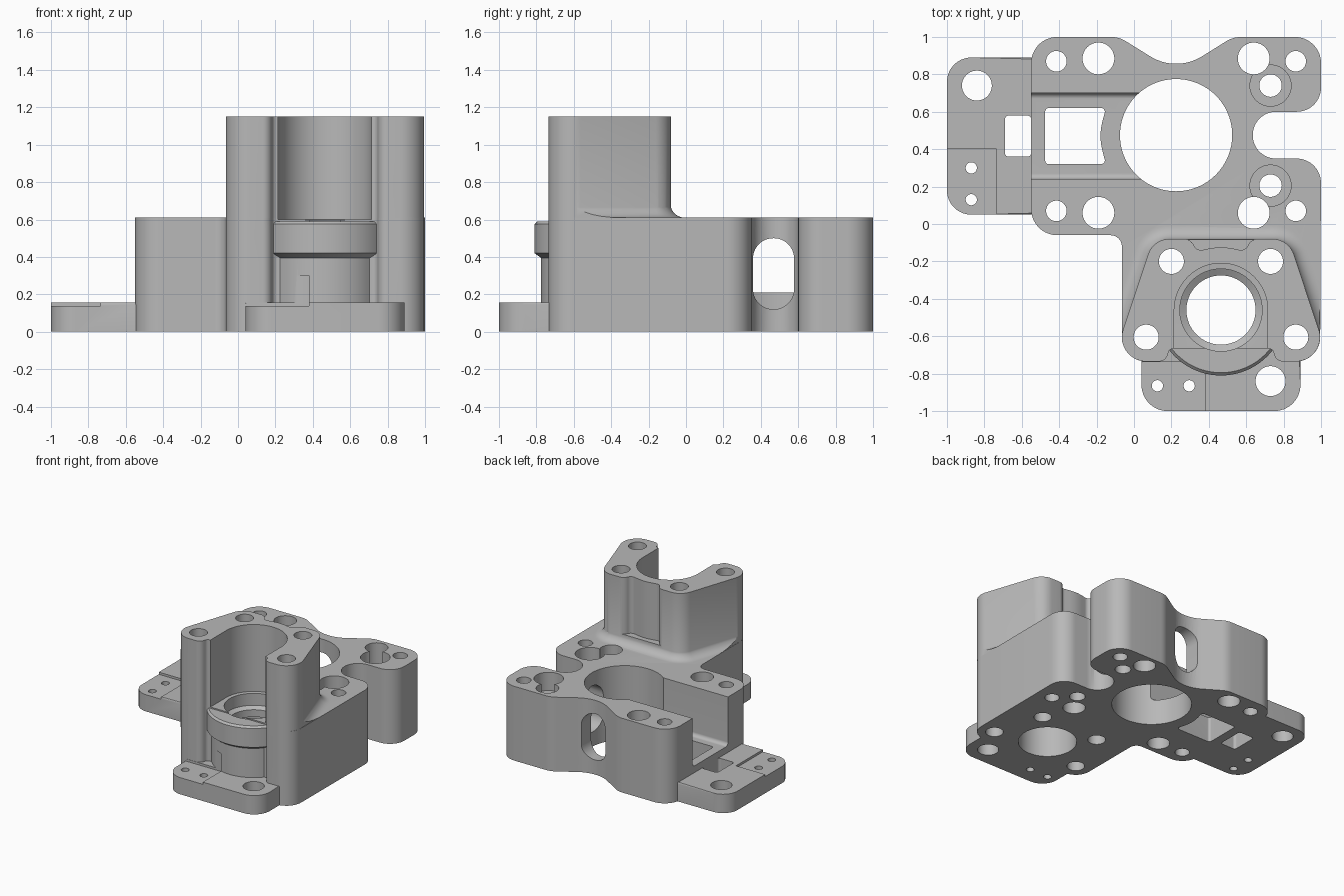
import bpy, bmesh, math
from mathutils import Vector

if "Cube" in bpy.data.objects:
    bpy.data.objects.remove(bpy.data.objects["Cube"])

grey = bpy.data.materials.new("machined grey")
grey.use_nodes = True
grey.diffuse_color = (0.48, 0.48, 0.48, 1)
grey.node_tree.nodes["Principled BSDF"].inputs["Base Color"].default_value = (0.48, 0.48, 0.48, 1)


def rounded(corners):
    """Outline from (x, y, radius) corners, each replaced by a tangent arc."""
    out = []
    for i, (x, y, r) in enumerate(corners):
        p = Vector((x, y))
        a = (Vector(corners[i - 1][:2]) - p).normalized()
        b = (Vector(corners[(i + 1) % len(corners)][:2]) - p).normalized()
        if r == 0:
            out.append(p)
            continue
        half = a.angle(b) / 2
        centre = p + (a + b).normalized() * r / math.sin(half)
        start = p + a * r / math.tan(half) - centre
        end = p + b * r / math.tan(half) - centre
        sweep = math.atan2(start.cross(end), start.dot(end))
        steps = max(2, round(abs(sweep) / math.radians(7)))
        for k in range(steps + 1):
            t = sweep * k / steps
            c, s = math.cos(t), math.sin(t)
            out.append(centre + Vector((start.x * c - start.y * s, start.x * s + start.y * c)))
    return out


def disc(x, y, r, n=56):
    return [Vector((x + r * math.cos(math.tau * k / n), y + r * math.sin(math.tau * k / n)))
            for k in range(n)]


def loft(name, rings, axis="z", chamfer=0):
    """Closed solid through a list of (outline, height) rings along an axis."""
    place = {"z": lambda u, v, h: (u, v, h),
             "x": lambda u, v, h: (h, u, v),
             "y": lambda u, v, h: (u, h, v)}[axis]
    bm = bmesh.new()
    loops = [[bm.verts.new(place(p.x, p.y, h)) for p in pts] for pts, h in rings]
    n = len(loops[0])
    bm.faces.new(loops[0][::-1])
    top = bm.faces.new(loops[-1])
    for lo, hi in zip(loops, loops[1:]):
        for i in range(n):
            j = (i + 1) % n
            bm.faces.new((lo[i], lo[j], hi[j], hi[i]))
    if chamfer:
        bmesh.ops.bevel(bm, geom=list(top.edges), offset=chamfer, segments=2,
                        profile=0.5, affect="EDGES")
    bmesh.ops.recalc_face_normals(bm, faces=bm.faces[:])
    mesh = bpy.data.meshes.new(name)
    bm.to_mesh(mesh)
    bm.free()
    mesh.materials.append(grey)
    obj = bpy.data.objects.new(name, mesh)
    bpy.context.collection.objects.link(obj)
    return obj


def prism(name, pts, low, high, axis="z", chamfer=0):
    return loft(name, [(pts, low), (pts, high)], axis, chamfer)


def rect(u0, u1, v0, v1, r=0):
    return rounded([(u0, v0, r), (u1, v0, r), (u1, v1, r), (u0, v1, r)])


def combine(target, other, operation):
    mod = target.modifiers.new("combine", "BOOLEAN")
    mod.operation, mod.solver, mod.object = operation, "EXACT", other
    bpy.context.view_layer.objects.active = target
    bpy.ops.object.modifier_apply(modifier=mod.name)
    bpy.data.objects.remove(other)


BLOCK, TOWER, PLATE = 0.61, 1.15, 0.155
AX, AY = 0.465, -0.46        # tower bore axis
BX, BY = 0.225, 0.475        # large bore axis

# Main block
front = [(0.17, -0.735, 0.05), (0.19, -0.665, 0.03)]
front += [(2 * AX - x, y, r) for x, y, r in reversed(front)]
body = prism("bearing_housing", rounded(
    [(-0.065, -0.735, 0.13)] + front + [
        (0.995, -0.735, 0.13), (1, 0.35, 0.13), (0.635, 0.35, 0.124), (0.635, 0.6, 0.124),
        (1, 0.6, 0.13), (1, 1, 0.14), (0.53, 1, 0.15), (BX, 0.81, 0.26), (-0.08, 1, 0.15),
        (-0.55, 1, 0.14), (-0.55, -0.06, 0.14), (-0.065, -0.06, 0.06)]),
    0, BLOCK, chamfer=0.01)

# Tower with four lobes and a dip at the back
left, back_left = (-0.115, -0.735, 0.13), (0.103, -0.08, 0.12)
right, back_right = [(2 * AX - x, y, r) for x, y, r in (left, back_left)]
dip = [(0.625, -0.08, 0.06), (0.595, -0.145, 0.04), (AX, -0.118, 0.3),
       (0.335, -0.145, 0.04), (0.305, -0.08, 0.06)]
tower = prism("tower", rounded([left] + front + [right, back_right] + dip + [back_left]),
              0.5, TOWER, chamfer=0.01)

# Fillet round the foot of the tower
hull = rounded([left, right, back_right, back_left])


def grown(d):
    out = []
    for i, p in enumerate(hull):
        t = (hull[(i + 1) % len(hull)] - hull[i - 1]).normalized()
        out.append(p + Vector((t.y, -t.x)) * d)
    return out


R = 0.075
rings = [(grown(R), 0.56)]
for k in range(8):
    a = math.pi / 2 * k / 7
    rings.append((grown(R * (1 - math.sin(a)) - 0.003), BLOCK + R * (1 - math.cos(a))))
fillet = loft("tower_fillet", rings)
combine(fillet, prism("clip", rect(-0.063, 0.993, -0.6, 0.2), 0, 1), "INTERSECT")

# Sleeve with its thicker collar, and the two low mounting plates
additions = [
    tower, fillet,
    prism("sleeve", disc(AX, AY, 0.315, 80), 0, 0.45),
    loft("collar", [(disc(AX, AY, r, 80), z) for r, z in
                    ((0.315, 0.395), (0.35, 0.42), (0.35, 0.575), (0.335, 0.59))]),
    prism("side_plate", rounded([(-1, 0.05, 0.13), (-0.45, 0.05, 0), (-0.45, 0.89, 0),
                                 (-1, 0.89, 0.13)]), 0, PLATE, chamfer=0.01),
    prism("front_plate", rounded([(0.04, -1, 0.14), (0.89, -1, 0.14), (0.89, -0.6, 0),
                                  (0.04, -0.6, 0)]), 0, PLATE, chamfer=0.01),
]
for part in additions:
    combine(body, part, "UNION")

# Tower bore with inner lip, opened to the front
cutters = [
    loft("tower_bore", [(disc(AX, AY, r, 80), z) for r, z in
                        ((0.22, -0.1), (0.22, 0.42), (0.185, 0.421), (0.185, 0.48),
                         (0.22, 0.5), (0.22, 0.598), (0.25, 0.6), (0.25, 1.3))]),
    prism("tower_opening", rect(AX - 0.25, AX + 0.25, -1.1, AY), 0.6, 1.3),
    prism("large_bore", disc(BX, BY, 0.3, 96), -0.1, 1.3),
    # Channel and windows
    prism("channel", rounded([(0.24, 0.21, 0.03), (0.7, 0.21, 0.03), (0.7, 0.9, 0),
                              (0.24, 0.9, 0)]), -1.1, 0.1, "x"),
    prism("window", rounded([(-0.475, 0.32, 0.02), (-0.15, 0.32, 0.02), (-0.19, 0.47, 0.3),
                             (-0.15, 0.62, 0.02), (-0.475, 0.62, 0.02)]), -0.1, 0.5),
    prism("small_window", rect(-0.69, -0.55, 0.36, 0.58, 0.02), -0.1, 0.5),
    # Slots into the large bore
    prism("side_slot", rect(0.358, 0.578, 0.12, 0.5, 0.109), 0.4, 0.8, "x"),
    prism("back_slot", rect(BX - 0.11, BX + 0.11, 0.12, 0.5, 0.109), 0.65, 1.1, "y"),
    # Shallow pads on the plates
    prism("side_pad", rect(-1.1, -0.735, -0.1, 0.4), PLATE - 0.018, 0.3),
    prism("front_pad", rect(-0.1, 0.38, -1.1, -0.737), PLATE - 0.018, 0.3),
]

# Screw and dowel holes grouped by radius
holes = {
    0.067: [(0.2, -0.2), (0.73, -0.2), (0.065, -0.605), (0.865, -0.605)],
    0.085: [(-0.19, 0.885), (0.64, 0.885), (0.64, 0.06), (-0.19, 0.06)],
    0.055: [(-0.415, 0.87), (0.865, 0.87), (0.865, 0.07), (-0.415, 0.07)],
    0.06: [(0.73, 0.74), (0.73, 0.205)],
    0.08: [(-0.84, 0.74), (0.73, -0.84)],
    0.03: [(-0.87, 0.3), (-0.87, 0.13), (0.125, -0.865), (0.295, -0.865)],
}
for r, spots in holes.items():
    cutters += [prism("hole", disc(x, y, r, 40), -0.1, 1.3) for x, y in spots]
cutters += [prism("counterbore", disc(x, y, 0.11), 0.46, 1.3) for x, y in holes[0.06]]
for cutter in cutters:
    combine(body, cutter, "DIFFERENCE")

# Smooth curved walls, keep edges sharp
body.data.materials.clear()
body.data.materials.append(grey)
bpy.ops.object.select_all(action="DESELECT")
body.select_set(True)
bpy.context.view_layer.objects.active = body
bpy.ops.object.shade_smooth_by_angle(angle=math.radians(30))
